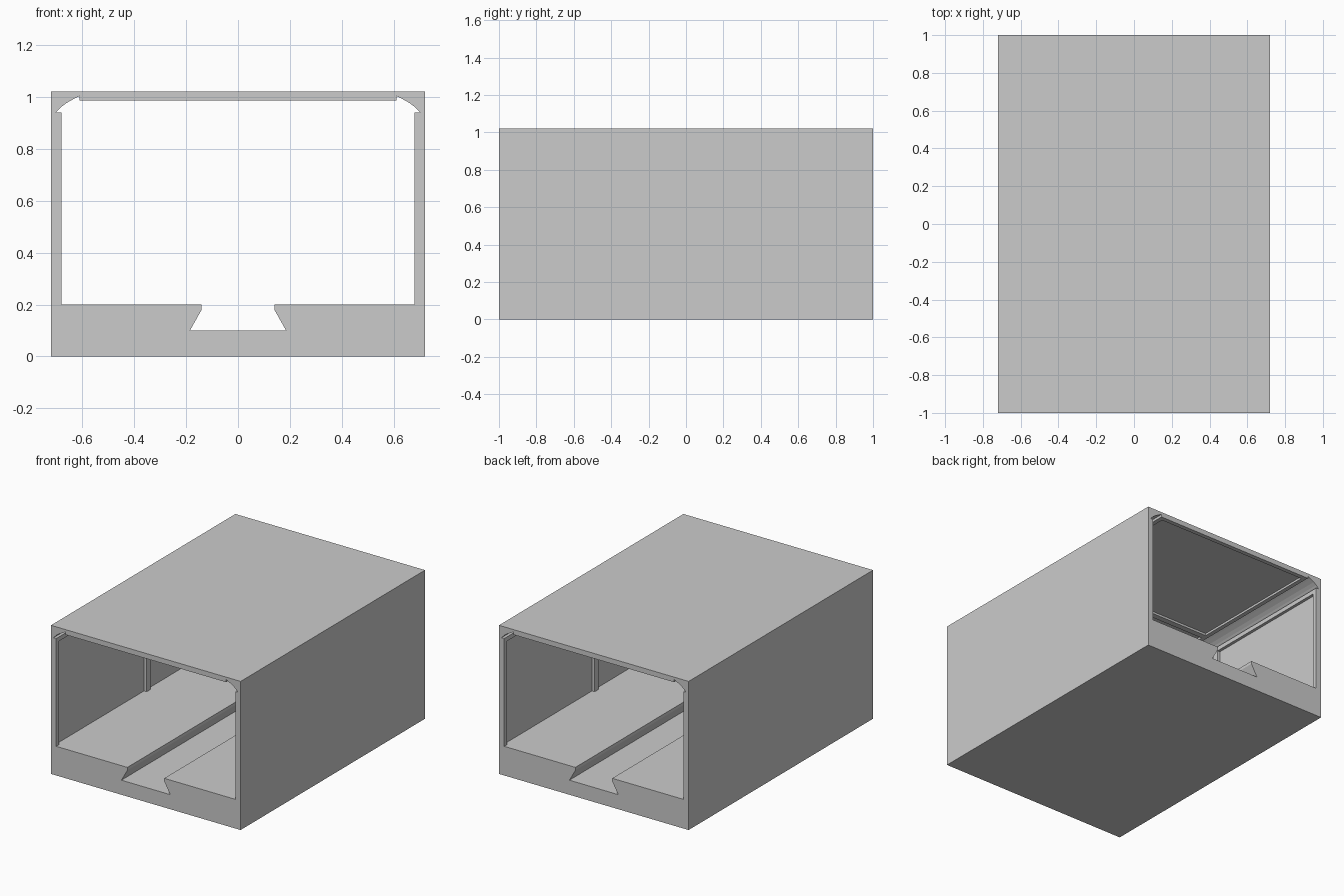
import bpy, bmesh
from mathutils import Matrix, Vector

if "Cube" in bpy.data.objects:
    bpy.data.objects.remove(bpy.data.objects["Cube"])


def make_object(name, bm):
    bmesh.ops.recalc_face_normals(bm, faces=bm.faces)
    mesh = bpy.data.meshes.new(name)
    bm.to_mesh(mesh)
    bm.free()
    obj = bpy.data.objects.new(name, mesh)
    bpy.context.collection.objects.link(obj)
    return obj


def extrude_profile(name, points, y0, y1):
    bm = bmesh.new()
    face = bm.faces.new([bm.verts.new((x, y0, z)) for x, z in points])
    ext = bmesh.ops.extrude_face_region(bm, geom=[face])["geom"]
    verts = [g for g in ext if isinstance(g, bmesh.types.BMVert)]
    bmesh.ops.translate(bm, verts=verts, vec=(0, y1 - y0, 0))
    return make_object(name, bm)


def add_box(bm, lo, hi):
    lo, hi = Vector(lo), Vector(hi)
    bmesh.ops.create_cube(bm, size=1, matrix=Matrix.Translation((lo + hi) / 2)
                          @ Matrix.Diagonal((*(hi - lo), 1)))


def mirrored(points):
    return points + [(-x, z) for x, z in reversed(points)]


# Shell cross-sections: outer box, and opening with dovetail slot and corner grooves
outer = mirrored([(0.72, 0), (0.72, 1.02)])
opening = mirrored([(0.185, 0.10), (0.14, 0.18), (0.14, 0.20), (0.68, 0.20),
                    (0.68, 0.94), (0.70, 0.94), (0.68, 0.961), (0.66, 0.976),
                    (0.635, 0.99), (0.61, 1.003), (0.61, 0.985)])
shell = extrude_profile("tunnel_shell", outer, -1, 1)
tunnel = extrude_profile("opening_cutter", opening, -1.1, 1.1)

# Recessed wall and ceiling panels in two bays, leaving end and middle ribs
bm = bmesh.new()
for y0, y1 in ((-0.97, -0.02), (0.02, 0.97)):
    add_box(bm, (-0.70, y0, 0.20), (0.70, y1, 0.91))
    add_box(bm, (-0.58, y0, 0.95), (0.58, y1, 1.0))
panels = make_object("panel_cutter", bm)

# Carve the shell
bpy.context.view_layer.objects.active = shell
for cutter in (tunnel, panels):
    cutter.hide_render = True
    mod = shell.modifiers.new(cutter.name, 'BOOLEAN')
    mod.operation = 'DIFFERENCE'
    mod.solver = 'EXACT'
    mod.object = cutter
    bpy.ops.object.modifier_apply(modifier=mod.name)
    bpy.data.objects.remove(cutter)
